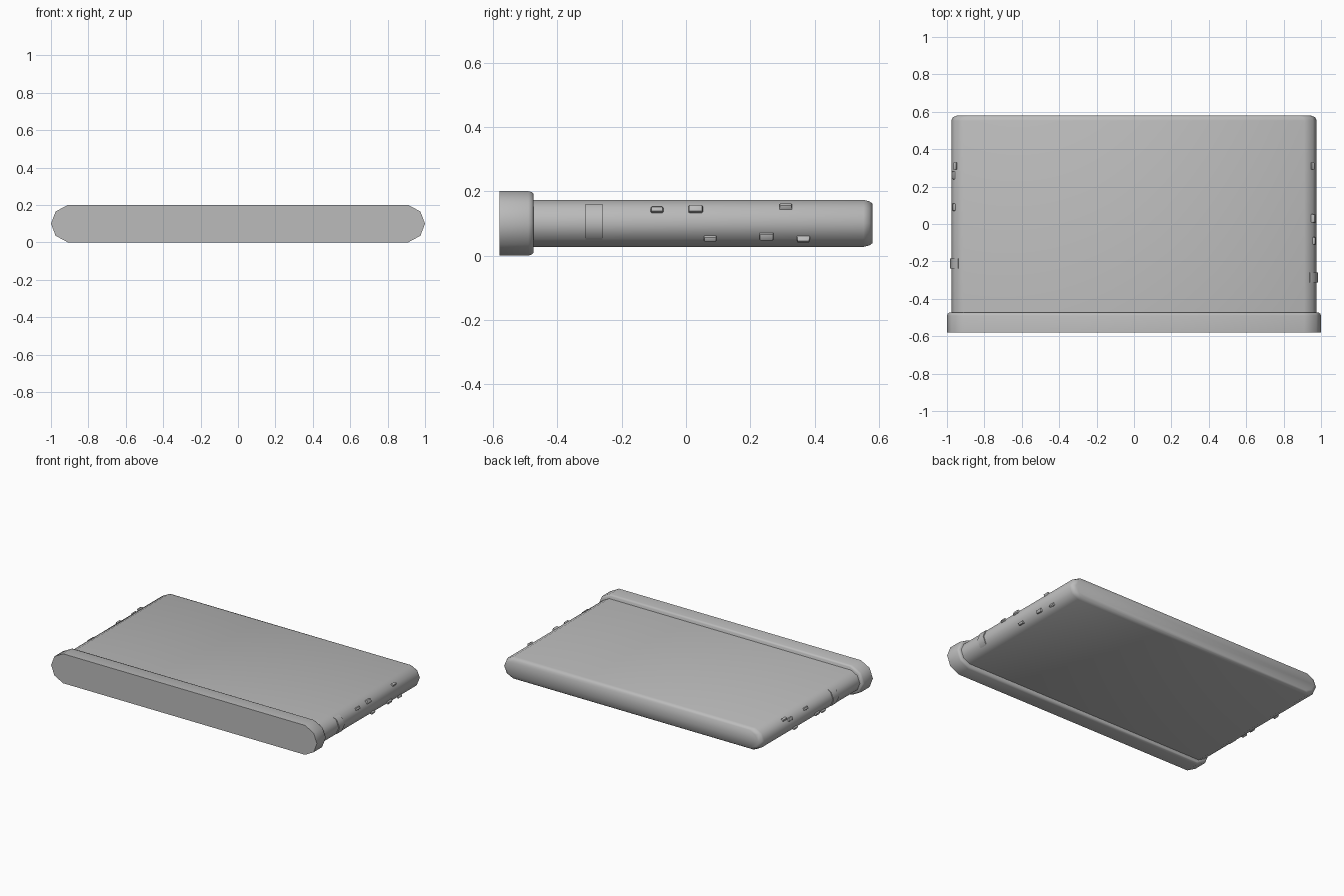
import bpy, bmesh, math
from mathutils import Matrix, Vector

if "Cube" in bpy.data.objects:
    bpy.data.objects.remove(bpy.data.objects["Cube"])

grey = bpy.data.materials.new("plain grey")
grey.diffuse_color = (0.5, 0.5, 0.5, 1)
grey.use_nodes = True
grey.node_tree.nodes["Principled BSDF"].inputs["Base Color"].default_value = grey.diffuse_color


def finish(bm, name, angle):
    bmesh.ops.recalc_face_normals(bm, faces=bm.faces)
    mesh = bpy.data.meshes.new(name)
    bm.to_mesh(mesh)
    bm.free()
    mesh.materials.append(grey)
    ob = bpy.data.objects.new(name, mesh)
    bpy.context.collection.objects.link(ob)
    bpy.ops.object.select_all(action='DESELECT')
    bpy.context.view_layer.objects.active = ob
    ob.select_set(True)
    bpy.ops.object.shade_smooth_by_angle(angle=math.radians(angle))
    return ob


def loft(name, half, sections, angle):
    """Join copies of a cross-section along y; half is the right side, bottom to top.
    Each section is (y, inset in x, inset in z)."""
    bm = bmesh.new()
    rings = []
    for y, dx, dz in sections:
        k = 1 - dz / 0.1
        pts = [(x - dx, 0.1 + (z - 0.1) * k) for x, z in half]
        pts += [(-x, z) for x, z in reversed(pts)]
        rings.append([bm.verts.new((x, y, z)) for x, z in pts])
    n = len(rings[0])
    for a, b in zip(rings, rings[1:]):
        for i in range(n):
            j = (i + 1) % n
            bm.faces.new((a[i], a[j], b[j], b[i]))
    bm.faces.new(rings[0])
    bm.faces.new(rings[-1])
    return finish(bm, name, angle)


# Thick end cap, with a softened rear rim
cap_half = [(0.91, 0), (0.975, 0.035), (1, 0.1), (0.975, 0.165), (0.91, 0.2)]
loft("end_cap", cap_half,
     [(-0.58, 0, 0), (-0.49, 0, 0), (-0.479, 0.004, 0.003), (-0.474, 0.012, 0.009)], 50)

# Slab body, rounded off at the back
body_half = [(0.91, 0.027), (0.957, 0.052), (0.977, 0.1), (0.957, 0.148), (0.91, 0.173)]
loft("slab_body", body_half,
     [(-0.5, 0, 0), (0.552, 0, 0), (0.57, 0.008, 0.006), (0.58, 0.03, 0.016)], 50)


def side_surface(z):
    """x and outward tilt of the slab's side at height z."""
    for (x0, z0), (x1, z1) in zip(body_half, body_half[1:]):
        if z0 <= z <= z1:
            t = (z - z0) / (z1 - z0)
            return x0 + t * (x1 - x0), math.atan2(x0 - x1, z1 - z0)


def nub(name, side, y, z, w, h):
    """Small rounded block sitting on the side of the slab."""
    x, tilt = side_surface(z)
    bm = bmesh.new()
    bmesh.ops.create_cube(bm, size=1)
    bmesh.ops.scale(bm, vec=(0.022, w, h), verts=bm.verts)
    for v in bm.verts:
        if v.co.x > 0:
            v.co.y *= 0.88
            v.co.z *= 0.85
    bmesh.ops.bevel(bm, geom=bm.edges[:], offset=0.003, segments=2,
                    affect='EDGES', profile=0.5)
    bm.transform(Matrix.Translation((x, y, z)) @ Matrix.Rotation(-tilt, 4, 'Y'))
    if side < 0:
        bm.transform(Matrix.Scale(-1, 4, Vector((1, 0, 0))))
    finish(bm, name, 40)


right_nubs = [(-0.09, 0.141, 0.042, 0.019), (0.03, 0.144, 0.047, 0.026),
              (0.31, 0.15, 0.042, 0.018), (0.075, 0.054, 0.042, 0.018),
              (0.25, 0.06, 0.047, 0.024), (0.365, 0.052, 0.042, 0.016)]
left_nubs = [(0.31, 0.15, 0.042, 0.02), (0.26, 0.135, 0.045, 0.024),
             (0.09, 0.141, 0.042, 0.019), (-0.03, 0.065, 0.045, 0.024),
             (0.2, 0.055, 0.042, 0.018), (-0.1, 0.055, 0.042, 0.018)]
for i, p in enumerate(right_nubs):
    nub(f"right_nub_{i + 1}", 1, *p)
for i, p in enumerate(left_nubs):
    nub(f"left_nub_{i + 1}", -1, *p)

# Raised pad wrapping each side near the cap
pad = [(0.92, 0.06), (0.94, 0.044), (0.964, 0.055), (0.983, 0.1),
       (0.964, 0.147), (0.94, 0.16), (0.92, 0.14)]
for name, side, y in (("right_pad", 1, -0.285), ("left_pad", -1, -0.21)):
    bm = bmesh.new()
    face = bm.faces.new([bm.verts.new((side * x, y - 0.028, z)) for x, z in pad])
    ext = bmesh.ops.extrude_face_region(bm, geom=[face])
    bmesh.ops.translate(bm, vec=(0, 0.054, 0),
                        verts=[g for g in ext["geom"] if isinstance(g, bmesh.types.BMVert)])
    finish(bm, name, 50)
